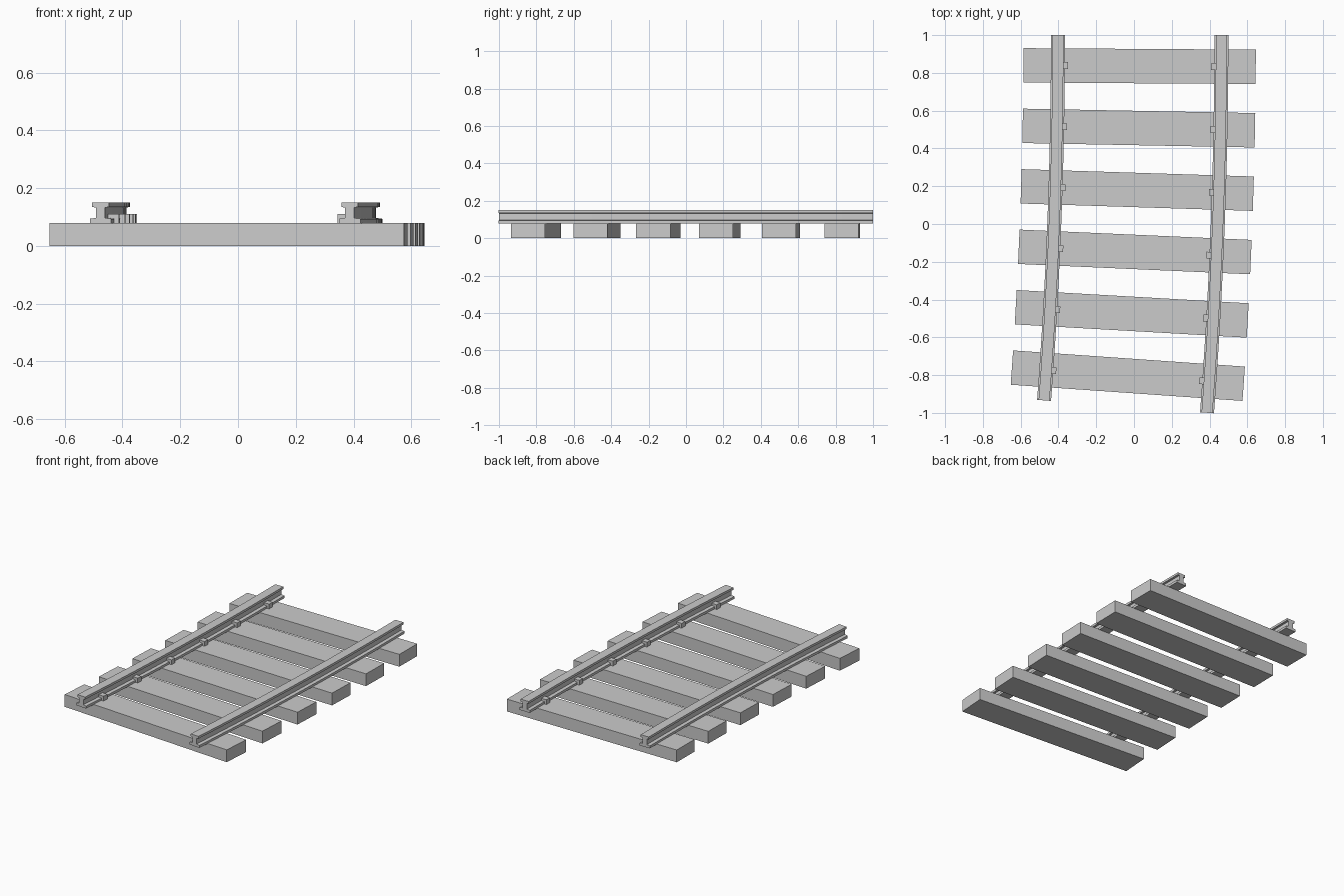
import bpy, bmesh, math
from mathutils import Matrix

if "Cube" in bpy.data.objects:
    bpy.data.objects.remove(bpy.data.objects["Cube"])

R, SWEEP = 25.9, 0.076        # track centreline radius and total turn
X0, Y0 = 0.03, 1.0            # centreline start at the back end
SLEEPERS, GAUGE = 6, 0.4325   # sleeper count, rail offset from centreline


def track_point(offset, angle):
    """Point on the curved track, offset sideways from the centreline."""
    r = R + offset
    return X0 - R + r * math.cos(angle), Y0 - r * math.sin(angle)


def finish(name, bm):
    bmesh.ops.recalc_face_normals(bm, faces=bm.faces[:])
    mesh = bpy.data.meshes.new(name)
    bm.to_mesh(mesh)
    bm.free()
    obj = bpy.data.objects.new(name, mesh)
    bpy.context.collection.objects.link(obj)
    return obj


def box(name, offset, angle, size, z):
    """Box aligned with the track at a given angle, resting at height z."""
    bm = bmesh.new()
    bmesh.ops.create_cube(bm, size=1, matrix=Matrix.Diagonal((*size, 1)))
    obj = finish(name, bm)
    x, y = track_point(offset, angle)
    obj.location = (x, y, z + size[2] / 2)
    obj.rotation_euler.z = -angle
    return obj


def rail(name, offset, segments=12):
    """I-shaped profile swept along the track arc."""
    half = [(0.037, 0.078), (0.037, 0.094), (0.016, 0.097),
            (0.016, 0.133), (0.029, 0.135), (0.029, 0.15)]
    profile = half + [(-x, z) for x, z in reversed(half)]
    bm = bmesh.new()
    rings = []
    for i in range(segments + 1):
        a = SWEEP * i / segments
        rings.append([bm.verts.new((*track_point(offset + x, a), z))
                      for x, z in profile])
    n = len(profile)
    for r0, r1 in zip(rings, rings[1:]):
        for j in range(n):
            k = (j + 1) % n
            bm.faces.new((r0[j], r0[k], r1[k], r1[j]))
    bm.faces.new(rings[0])
    bm.faces.new(rings[-1])
    return finish(name, bm)


# Rails
rail("left_rail", -GAUGE)
rail("right_rail", GAUGE)

# Sleepers, each with a clip on the inner side of both rails
for i in range(SLEEPERS):
    a = SWEEP * (i + 0.5) / SLEEPERS
    box(f"sleeper_{i + 1}", 0, a, (1.23, 0.182, 0.08), 0)
    for side, label in ((-1, "left"), (1, "right")):
        box(f"{label}_clip_{i + 1}", side * (GAUGE - 0.034), a,
            (0.038, 0.036, 0.032), 0.079)
